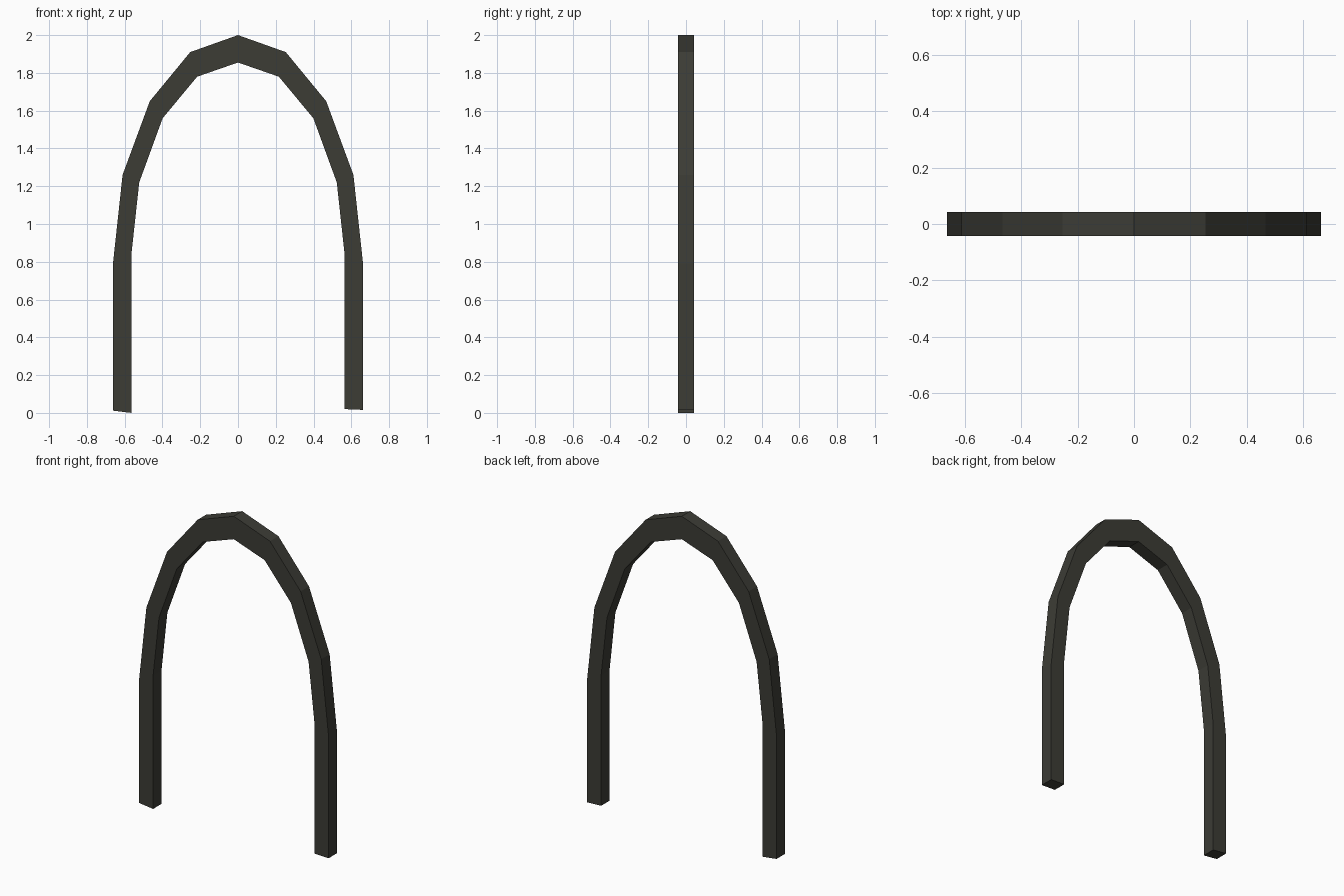
import bpy, bmesh

if "Cube" in bpy.data.objects:
    bpy.data.objects.remove(bpy.data.objects["Cube"])

HALF_DEPTH = 0.042

# Half profile from foot to crown: (outer x, outer z, inner x, inner z)
STATIONS = [
    (0.662, 0.79, 0.564, 0.843),
    (0.611, 1.26, 0.523, 1.22),
    (0.467, 1.65, 0.399, 1.56),
    (0.253, 1.91, 0.216, 1.78),
    (0.0, 2.0, 0.0, 1.855),
]
# Feet are cut slightly unevenly
LEFT_FOOT = (-0.662, 0.012, -0.564, 0.0)
RIGHT_FOOT = (0.662, 0.016, 0.564, 0.02)

left = [(-a, b, -c, d) for a, b, c, d in STATIONS]
path = [LEFT_FOOT] + left + STATIONS[-2::-1] + [RIGHT_FOOT]

mat = bpy.data.materials.new("dark grey")
mat.diffuse_color = (0.045, 0.045, 0.036, 1)
mat.use_nodes = True
mat.node_tree.nodes["Principled BSDF"].inputs["Base Color"].default_value = mat.diffuse_color

# Arch: rectangular section swept through the stations
bm = bmesh.new()
rings = []
for ox, oz, ix, iz in path:
    rings.append([bm.verts.new(p) for p in (
        (ox, -HALF_DEPTH, oz), (ox, HALF_DEPTH, oz),
        (ix, HALF_DEPTH, iz), (ix, -HALF_DEPTH, iz))])
for a, b in zip(rings, rings[1:]):
    for i in range(4):
        j = (i + 1) % 4
        bm.faces.new((a[i], a[j], b[j], b[i]))
bm.faces.new(rings[0])
bm.faces.new(rings[-1])
bmesh.ops.recalc_face_normals(bm, faces=bm.faces)

mesh = bpy.data.meshes.new("arch")
bm.to_mesh(mesh)
bm.free()
mesh.materials.append(mat)
bpy.context.collection.objects.link(bpy.data.objects.new("arch", mesh))
